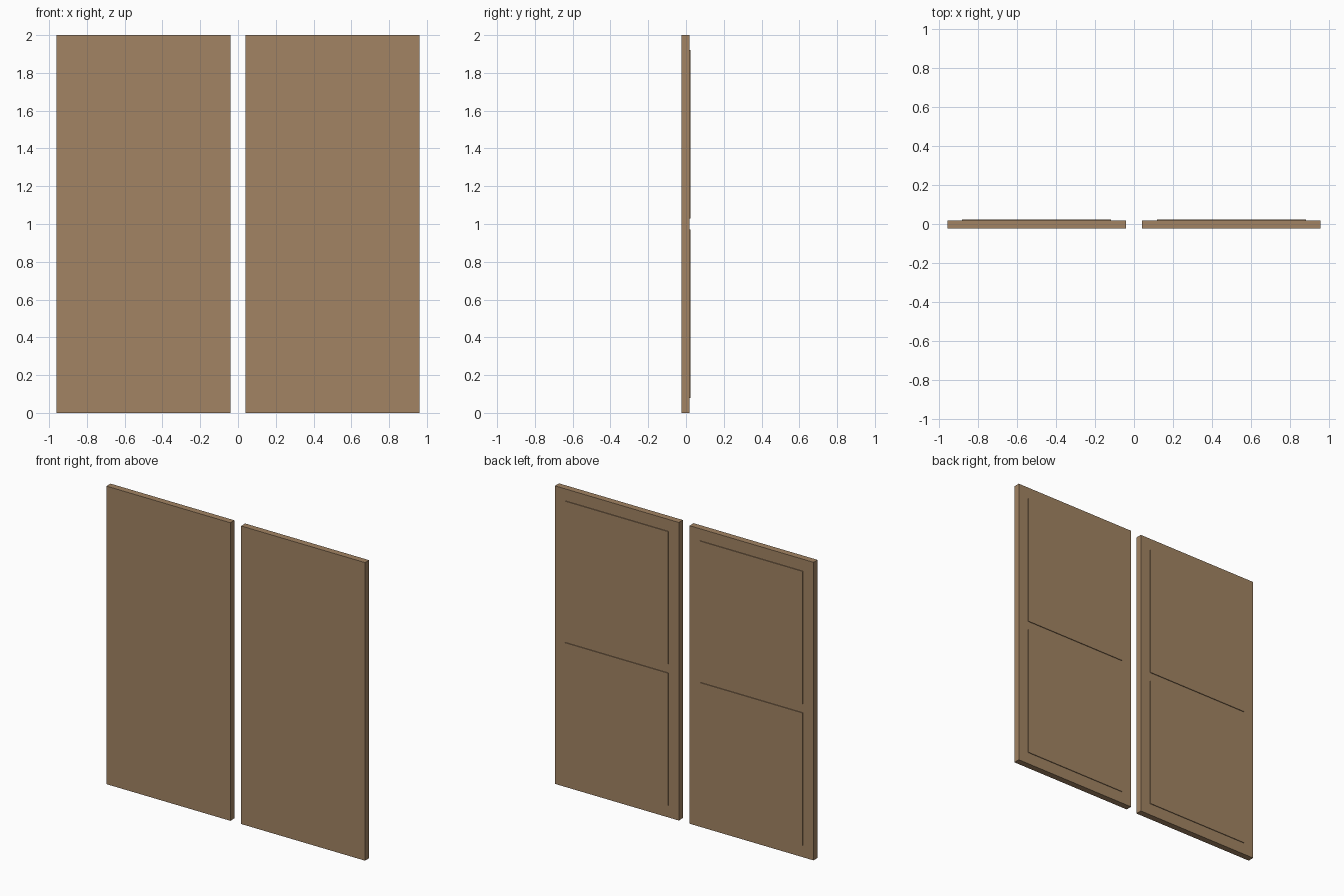
import bpy

if "Cube" in bpy.data.objects:
    bpy.data.objects.remove(bpy.data.objects["Cube"])

wood = bpy.data.materials.new("wood")
wood.diffuse_color = (0.36, 0.23, 0.125, 1)
wood.use_nodes = True
wood.node_tree.nodes["Principled BSDF"].inputs["Base Color"].default_value = wood.diffuse_color


def box(name, x, y, z):
    """Box from (min, max) ranges on each axis."""
    bpy.ops.mesh.primitive_cube_add(size=1, location=[sum(r) / 2 for r in (x, y, z)])
    ob = bpy.context.object
    ob.name = name
    ob.scale = [r[1] - r[0] for r in (x, y, z)]
    bpy.ops.object.transform_apply(location=False, rotation=False, scale=True)
    ob.data.materials.append(wood)


for side, cx in (("left", -0.5), ("right", 0.5)):
    # Door slab
    box(f"{side}_door", (cx - 0.46, cx + 0.46), (-0.024, 0.019), (0, 2))
    # Two raised panels on the back, slightly sunk into the slab
    for level, z in (("lower", (0.08, 0.97)), ("upper", (1.03, 1.92))):
        box(f"{side}_{level}_panel", (cx - 0.383, cx + 0.383), (0.01, 0.024), z)
